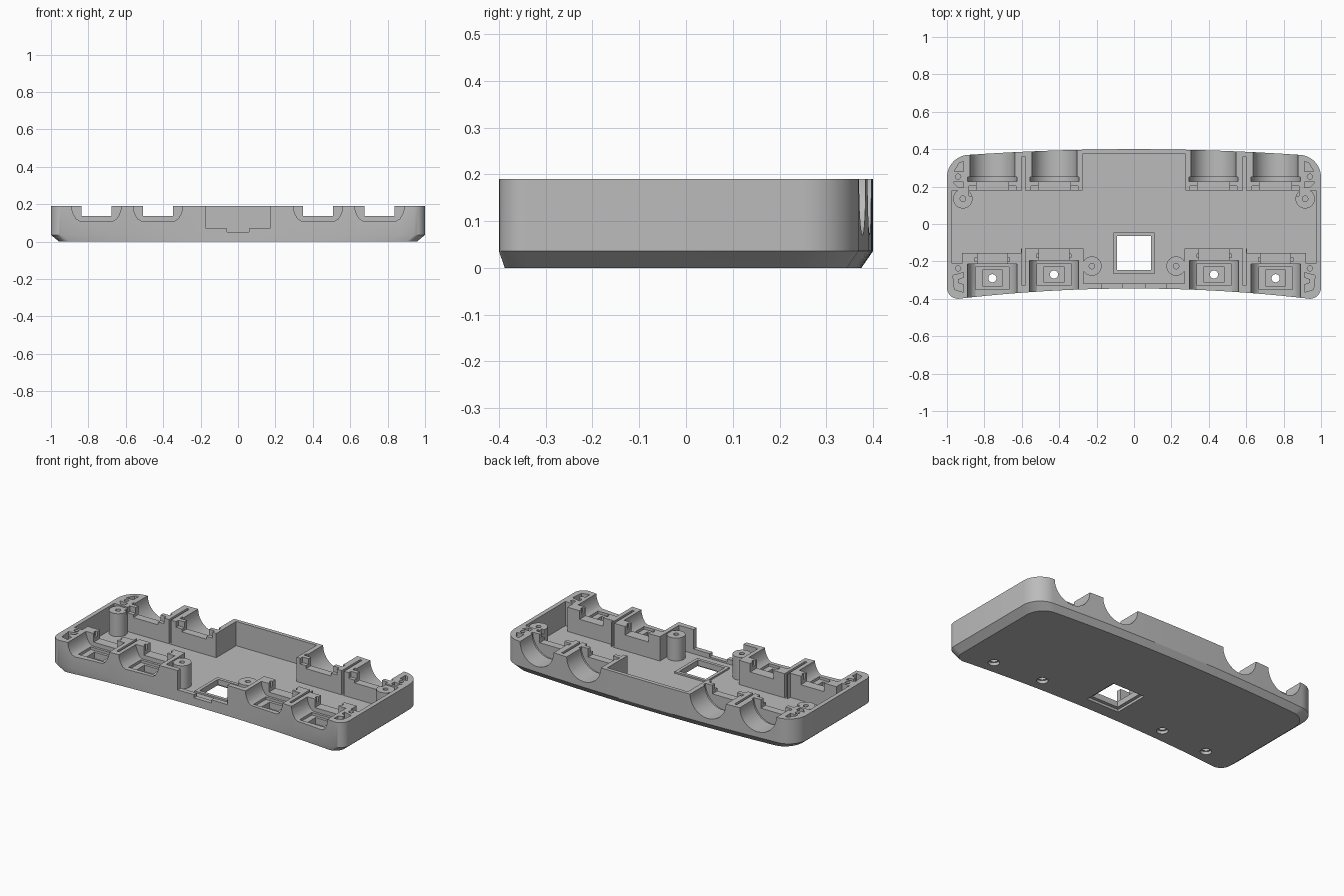
import bpy, bmesh, math
from mathutils import Vector

cube = bpy.data.objects.get("Cube")
if cube:
    bpy.data.objects.remove(cube)

TOP, FLOOR = 0.19, 0.04
grey = bpy.data.materials.new("plain grey")
grey.use_nodes = True
GREY = (0.5, 0.5, 0.5, 1)
grey.diffuse_color = GREY
grey.node_tree.nodes["Principled BSDF"].inputs["Base Color"].default_value = GREY


def loft(name, rings):
    """Closed solid through matching rings of points."""
    bm = bmesh.new()
    loops = [[bm.verts.new(p) for p in ring] for ring in rings]
    n = len(loops[0])
    bm.faces.new(loops[0][::-1])
    bm.faces.new(loops[-1])
    for low, high in zip(loops, loops[1:]):
        for i in range(n):
            j = (i + 1) % n
            bm.faces.new((low[i], low[j], high[j], high[i]))
    bmesh.ops.recalc_face_normals(bm, faces=bm.faces[:])
    mesh = bpy.data.meshes.new(name)
    bm.to_mesh(mesh)
    bm.free()
    mesh.materials.append(grey)
    obj = bpy.data.objects.new(name, mesh)
    bpy.context.collection.objects.link(obj)
    return obj


def prism(pts, a, b, axis="z"):
    if axis == "z":
        return loft("tool", [[(x, y, h) for x, y in pts] for h in (a, b)])
    return loft("tool", [[(x, h, z) for x, z in pts] for h in (a, b)])


def rect(x0, x1, y0, y1):
    return [(x0, y0), (x1, y0), (x1, y1), (x0, y1)]


def arc(cx, cy, r, start=0, end=360, n=32):
    full = end - start == 360
    steps = [math.radians(start + (end - start) * i / n) for i in range(n if full else n + 1)]
    return [(cx + r * math.cos(t), cy + r * math.sin(t)) for t in steps]


def mirrored(pts):
    return [(-x, y) for x, y in pts]


def combine(tool, operation="DIFFERENCE"):
    mod = body.modifiers.new("cut", "BOOLEAN")
    mod.operation, mod.object, mod.solver = operation, tool, "EXACT"
    bpy.context.view_layer.update()
    result = bpy.data.meshes.new_from_object(body.evaluated_get(bpy.context.evaluated_depsgraph_get()))
    body.modifiers.clear()
    body.data = result
    bpy.data.objects.remove(tool)


def both(pts, a, b, axis="z", operation="DIFFERENCE"):
    combine(prism(pts, a, b, axis), operation)
    combine(prism(mirrored(pts), a, b, axis), operation)


# Bowed outline with rounded corners, chamfered toward the base
def front_y(x):
    return -0.345 - 0.055 * (x / 0.94) ** 2


def back_y(x):
    return 0.40 - 0.03 * (x / 0.88) ** 2


outline = [(x, front_y(x)) for x in [0.94 * i / 12 for i in range(-12, 12)]]
outline += arc(0.94, -0.34, 0.06, -90, 0, 8)
outline += arc(0.88, 0.25, 0.12, 0, 90, 12)
outline += [(x, back_y(x)) for x in [0.88 * i / 12 for i in range(11, -12, -1)]]
outline += mirrored(arc(0.88, 0.25, 0.12, 0, 90, 12)[::-1])
outline += mirrored(arc(0.94, -0.34, 0.06, -90, 0, 8)[::-1])[:-1]


def base_point(x, y):
    return (x * 0.957, y - 0.025 if y > 0.2 else y + 0.014 * x * x, 0)


body = loft("lower_case", [
    [base_point(x, y) for x, y in outline],
    [(x, y, 0.036) for x, y in outline],
    [(x, y, TOP) for x, y in outline]])

# Inner cavity, leaving the socket blocks and corners solid
half = [(0.275, 0.375), (0.275, 0.18), (0.973, 0.18), (0.973, -0.21), (0.92, -0.21),
        (0.92, -0.155), (0.605, -0.155), (0.605, -0.13), (0.27, -0.13), (0.27, -0.317)]
combine(prism(half + mirrored(half)[::-1], FLOOR, 0.3))

# Screw bosses with holes
for x, y in [(0.915, 0.135), (0.225, -0.225)]:
    both(arc(x, y, 0.052), 0.03, 0.182, operation="UNION")
    both(arc(x, y, 0.015, n=16), 0.06, 0.3)

# Slots between neighbouring sockets
for y0, y1 in [(-0.33, -0.1), (0.15, 0.36)]:
    both(rect(0.584, 0.599, y0, y1), FLOOR + 0.001, 0.3)

# Round rear sockets: barrel, flange groove, neck and ledge
for x in (0.757, 0.425):
    both(arc(x, TOP, 0.12), 0.245, 0.5, "y")
    both(arc(x, TOP, 0.132), 0.228, 0.25, "y")
    both(rect(x - 0.085, x + 0.085, 0.137, 0.3), 0.15, 0.235, "y")
    both(rect(x - 0.125, x + 0.125, 0.155, 0.3), 0.15, 0.203, "y")

# Front sockets: tapered trough, neck, stepped pocket and drilled floor
for x, dy in ((0.757, 0), (0.428, 0.02)):
    side = [(0.132, 0.3), (0.132, 0.175), (0.122, 0.145), (0.108, 0.122), (0.09, 0.111)]
    trough = [(x + u, z) for u, z in side] + [(x - u, z) for u, z in side[::-1]]
    both(trough, -0.5, -0.215 + dy, "y")
    neck = rect(x - 0.08, x + 0.08, 0.137, 0.3)
    both(neck, -0.23 + dy, -0.1, "y")
    both(rect(x - 0.092, x + 0.092, 0.158, 0.3), -0.2 + dy, -0.18 + dy, "y")
    both(rect(x - 0.09, x + 0.09, -0.35 + dy, -0.23 + dy), 0.095, 0.3)
    both(rect(x - 0.053, x + 0.053, -0.332 + dy, -0.247 + dy), 0.055, 0.3)
    both(arc(x, -0.29 + dy, 0.022, n=20), -0.1, 0.3)
    both(arc(x, -0.29 + dy, 0.032, n=20), -0.1, 0.018)

# Lightening pockets and pin holes in the corners
pockets = [
    [(0.962, 0.28), (0.912, 0.28), (0.912, 0.335), (0.935, 0.325)],
    [(0.968, 0.225), (0.912, 0.225), (0.912, 0.195), (0.94, 0.195)],
    [(0.968, -0.275), (0.912, -0.26), (0.912, -0.285), (0.94, -0.295), (0.94, -0.315),
     (0.912, -0.325), (0.912, -0.365), (0.96, -0.35)]]
for pocket in pockets:
    both(pocket, 0.06, 0.3)
for y in (0.253, -0.237):
    both(arc(0.94, y, 0.014, n=16), 0.06, 0.3)

# Stepped notch in the middle of the front wall
notch = [(0.17, 0.3), (0.17, 0.07), (0.06, 0.07), (0.06, 0.05)]
combine(prism(notch + mirrored(notch)[::-1], -0.4, -0.3, "y"))

# Square window with a raised rim and a recess underneath
combine(prism(rect(-0.11, 0.11, -0.267, -0.045), 0.03, 0.05), "UNION")
combine(prism(rect(-0.09, 0.09, -0.247, -0.065), -0.1, 0.3))
combine(prism(rect(-0.11, 0.11, -0.267, -0.045), -0.1, 0.015))

# Smooth curved walls, keep edges sharp
bpy.ops.object.select_all(action="DESELECT")
body.select_set(True)
bpy.context.view_layer.objects.active = body
bpy.ops.object.shade_smooth_by_angle(angle=math.radians(30))
